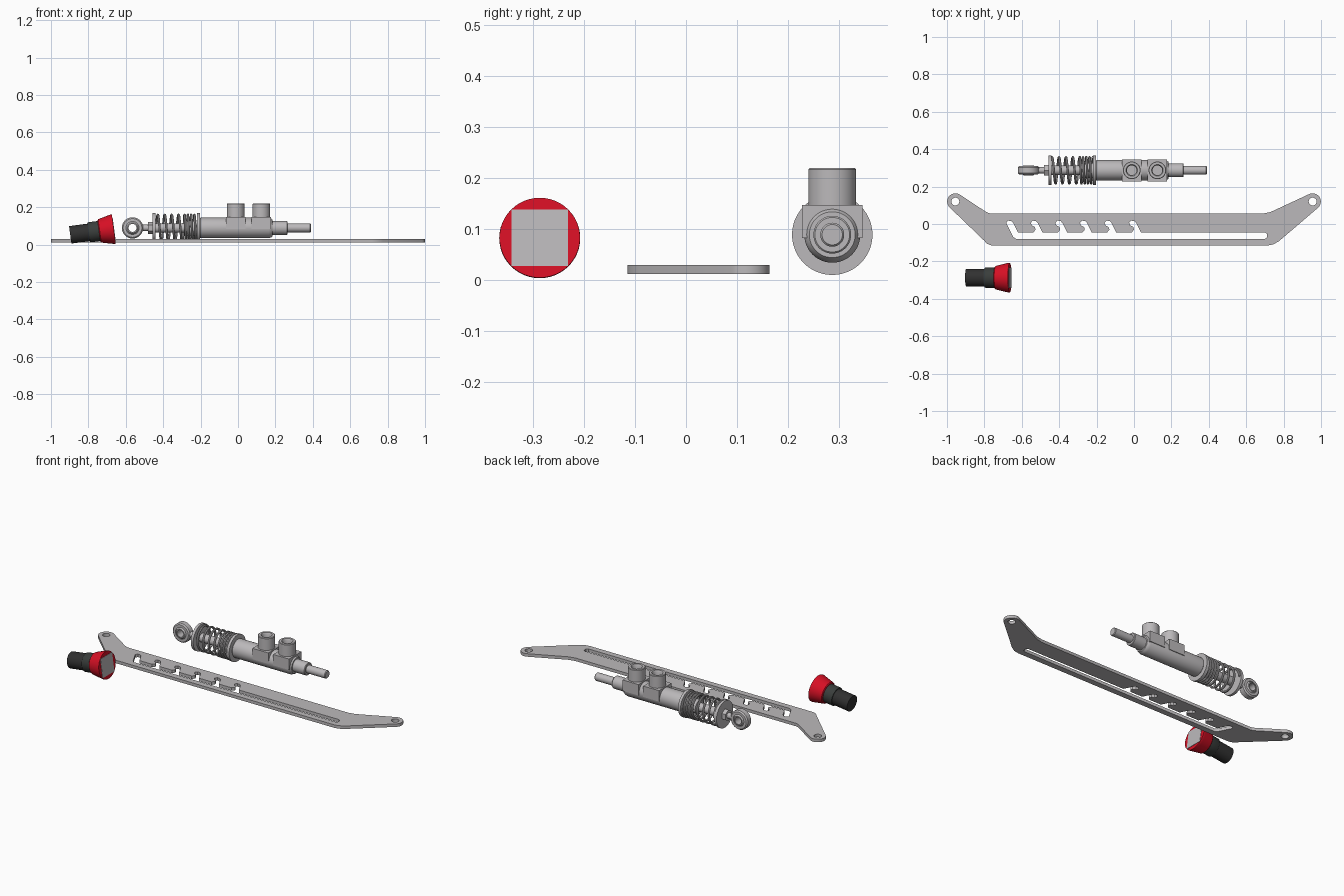
import bpy, bmesh, math
from mathutils import Matrix, Vector

if "Cube" in bpy.data.objects:
    bpy.data.objects.remove(bpy.data.objects["Cube"])


def mat(name, r, g, b):
    m = bpy.data.materials.new(name)
    m.diffuse_color = (r, g, b, 1)
    m.use_nodes = True
    m.node_tree.nodes["Principled BSDF"].inputs["Base Color"].default_value = m.diffuse_color
    return m


STEEL = mat("steel_grey", 0.5, 0.485, 0.495)
RED = mat("red", 0.68, 0.005, 0.018)
BLACK = mat("black", 0.03, 0.03, 0.03)
CHARCOAL = mat("charcoal", 0.042, 0.048, 0.045)


def finish(ob, material):
    ob.data.materials.clear()
    ob.data.materials.append(material)
    bpy.ops.object.select_all(action='DESELECT')
    ob.select_set(True)
    bpy.context.view_layer.objects.active = ob
    if ob.type == 'CURVE':
        bpy.ops.object.convert(target='MESH')
        ob = bpy.context.object
    bpy.ops.object.shade_smooth_by_angle(angle=math.radians(35))
    return ob


def mesh_object(name, bm, matrix, material):
    bmesh.ops.recalc_face_normals(bm, faces=bm.faces)
    me = bpy.data.meshes.new(name)
    bm.to_mesh(me)
    bm.free()
    ob = bpy.data.objects.new(name, me)
    ob.matrix_world = matrix
    bpy.context.collection.objects.link(ob)
    return finish(ob, material)


def lathe(name, profile, matrix, material, closed=False, segs=48):
    """Spin (distance, radius) points about the local x axis."""
    bm = bmesh.new()
    vs = [bm.verts.new((x, 0, r)) for x, r in profile]
    es = [bm.edges.new(p) for p in zip(vs, vs[1:])]
    if closed:
        es.append(bm.edges.new((vs[-1], vs[0])))
    bmesh.ops.spin(bm, geom=vs + es, cent=(0, 0, 0), axis=(1, 0, 0),
                   angle=math.tau, steps=segs, use_merge=False)
    bmesh.ops.remove_doubles(bm, verts=bm.verts, dist=1e-5)
    return mesh_object(name, bm, matrix, material)


def box(name, size, matrix, material):
    bm = bmesh.new()
    bmesh.ops.create_cube(bm, size=1)
    bmesh.ops.scale(bm, vec=size, verts=bm.verts)
    return mesh_object(name, bm, matrix, material)


def curve(name, dims):
    cu = bpy.data.curves.new(name, 'CURVE')
    cu.dimensions = dims
    ob = bpy.data.objects.new(name, cu)
    bpy.context.collection.objects.link(ob)
    return ob, cu


def add_spline(cu, pts, cyclic):
    s = cu.splines.new('POLY')
    s.points.add(len(pts) - 1)
    for p, q in zip(s.points, pts):
        p.co = (q[0], q[1], q[2] if len(q) > 2 else 0, 1)
    s.use_cyclic_u = cyclic


def arc(cx, cy, r, a0, a1, n=14):
    return [(cx + r * math.cos(math.radians(a0 + (a1 - a0) * i / n)),
             cy + r * math.sin(math.radians(a0 + (a1 - a0) * i / n))) for i in range(n + 1)]


# Flat notched plate: outline, two eye holes and the toothed slot
plate, cu = curve("notched_plate", '2D')
cu.fill_mode = 'BOTH'
cu.extrude = 0.009
outline = arc(0.955, 0.12, 0.044, -48, 117)
outline += [(0.73, 0.064), (0.69, 0.056), (-0.77, 0.056), (-0.79, 0.064)]
outline += arc(-0.955, 0.12, 0.044, 56, 228)
outline += [(-0.80, -0.09), (-0.785, -0.106), (-0.76, -0.115),
            (0.715, -0.115), (0.745, -0.109), (0.775, -0.092)]
add_spline(cu, outline, True)
for s in (-1, 1):
    add_spline(cu, arc(s * 0.955, 0.12, 0.021, 0, 345, 23), True)
notch = [(.053, -.045), (.028, .005), (.018, .016), (0, .018), (-.01, .006),
         (-.004, -.008), (.012, -.016), (.016, -.03), (.004, -.045)]
slot = [(-0.63, -0.08), (0.70, -0.08), (0.711, -0.071), (0.711, -0.053), (0.70, -0.045)]
for k in range(6):
    x0 = -0.016 - 0.1315 * k
    slot += [(x0 + x, y) for x, y in (notch if k < 5 else notch[:5])]
slot += [(-0.645, -0.07)]
add_spline(cu, slot, True)
plate.location = (0, 0, 0.021)
finish(plate, STEEL)

# Cylinder assembly, axis along x
AX = Matrix.Translation((0, 0.287, 0.089))
lathe("cylinder_body", [(-0.205, 0), (-0.205, 0.05), (-0.2, 0.055), (0.165, 0.055),
                        (0.178, 0.05), (0.185, 0.045), (0.185, 0.037), (0.262, 0.037),
                        (0.265, 0.034), (0.265, 0)], AX, STEEL)
lathe("outlet_rod", [(0.26, 0), (0.26, 0.0235), (0.386, 0.0235), (0.39, 0.02), (0.39, 0)], AX, STEEL)
lathe("push_rod", [(-0.52, 0), (-0.52, 0.017), (-0.44, 0.017), (-0.44, 0.025), (-0.29, 0.025),
                   (-0.29, 0.04), (-0.2, 0.04), (-0.2, 0)], AX, STEEL)
lathe("lock_nut", [(-0.482, 0), (-0.482, 0.033), (-0.45, 0.033), (-0.45, 0)], AX, STEEL, segs=6)
for name, x, h in (("spring_seat", -0.45, 0.008), ("spring_collar", -0.212, 0.008)):
    lathe(name, [(x - h, 0), (x - h, 0.079), (x + h, 0.079), (x + h, 0)], AX, STEEL)

# Spring: open coils, then tight coils towards the body
spring, cu = curve("coil_spring", '3D')
cu.bevel_depth = 0.0065
cu.bevel_resolution = 2
cu.use_fill_caps = True
pts = []
for i in range(8 * 28 + 1):
    t = i / 28
    x = -0.438 + 0.037 * min(t, 4) + 0.0175 * max(t - 4, 0)
    pts.append((x, 0.07 * math.cos(t * math.tau), 0.07 * math.sin(t * math.tau)))
add_spline(cu, pts, False)
spring.matrix_world = AX
finish(spring, STEEL)

# Rod end eye with its spherical bearing
EYE = Matrix.Translation((-0.564, 0.287, 0.089)) @ Matrix.Rotation(math.pi / 2, 4, 'Z')
lathe("rod_end_eye", [(-0.022, 0.035), (-0.022, 0.05), (-0.015, 0.057), (0.015, 0.057),
                      (0.022, 0.05), (0.022, 0.035)], EYE, STEEL, closed=True)
lathe("eye_bearing", [(-0.027, 0.021), (-0.027, 0.027), (-0.016, 0.036), (0.016, 0.036),
                      (0.027, 0.027), (0.027, 0.021)], EYE, STEEL, closed=True, segs=32)

# Two hose ports, each on a square boss
for i, x in enumerate((-0.012, 0.125)):
    box(f"port_boss_{i + 1}", (0.105, 0.118, 0.065),
        Matrix.Translation((x, 0.287, 0.115)), STEEL)
    up = Matrix.Translation((x, 0.287, 0.1)) @ Matrix.Rotation(-math.pi / 2, 4, 'Y')
    lathe(f"hose_port_{i + 1}", [(0, 0), (0, 0.047), (0.117, 0.047), (0.12, 0.044), (0.12, 0.031),
                                 (0.112, 0.026), (0.075, 0.026), (0.075, 0)], up, STEEL)

# Tilted knob: black grip, charcoal collar, red flared cap, square end plate
KNOB = Matrix.Translation((-0.897, -0.287, 0.052)) @ Matrix.Rotation(math.radians(-7.6), 4, 'Y')
lathe("knob_grip", [(0, 0), (0, 0.047), (0.105, 0.047), (0.105, 0)], KNOB, BLACK)
lathe("knob_collar", [(0.1, 0), (0.1, 0.052), (0.103, 0.054), (0.16, 0.054), (0.16, 0)], KNOB, CHARCOAL)
lathe("red_cap", [(0.155, 0), (0.155, 0.058), (0.159, 0.063), (0.222, 0.078), (0.23, 0.0795),
                  (0.235, 0.079), (0.235, 0)], KNOB, RED)
box("cap_end_plate", (0.006, 0.11, 0.112), KNOB @ Matrix.Translation((0.234, 0, 0)), STEEL)
